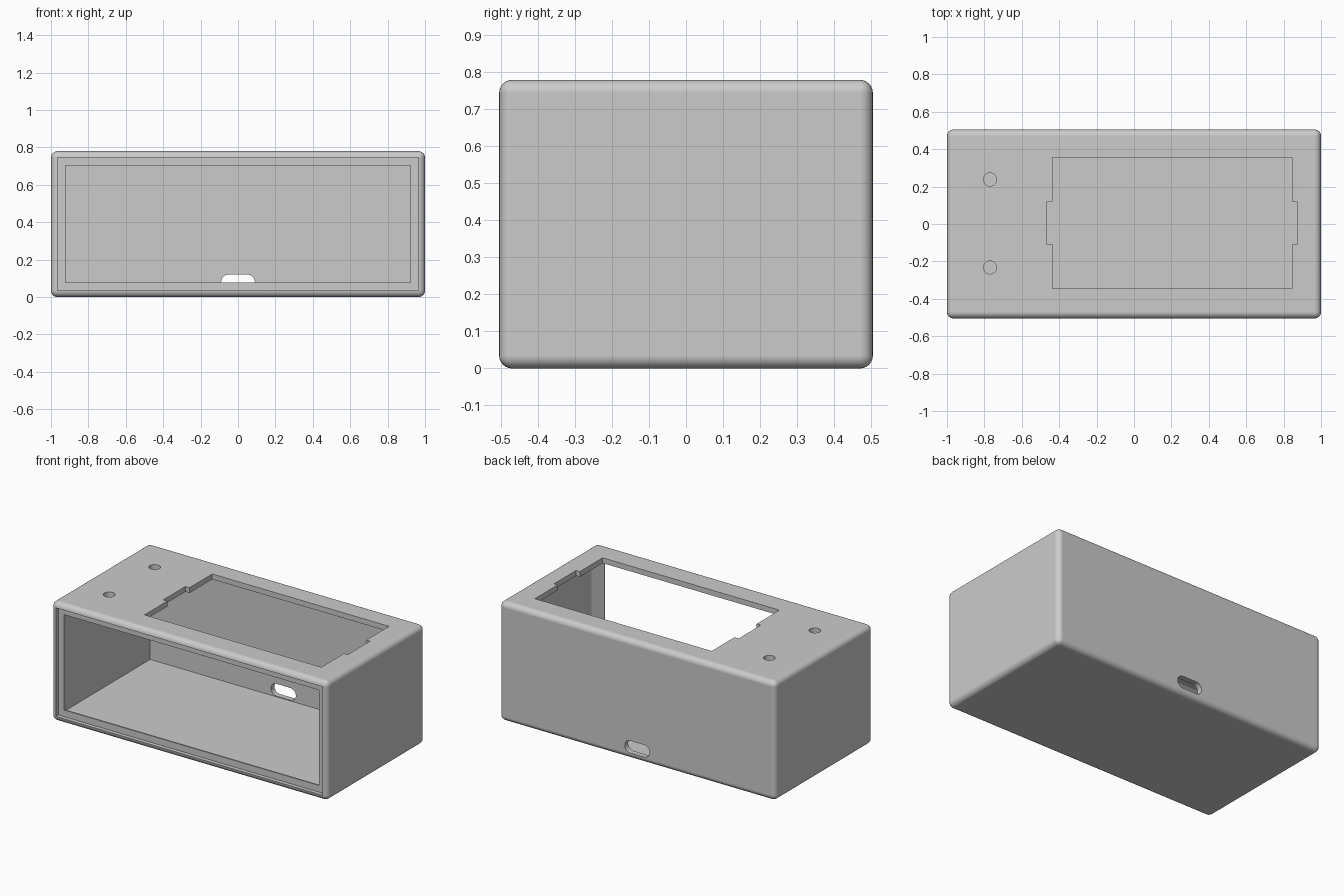
import bpy, bmesh, math

if "Cube" in bpy.data.objects:
    bpy.data.objects.remove(bpy.data.objects["Cube"])

W, D, H = 2.0, 1.01, 0.78      # outer size
WALL = 0.035


def make_object(name, bm):
    bmesh.ops.recalc_face_normals(bm, faces=bm.faces)
    mesh = bpy.data.meshes.new(name)
    bm.to_mesh(mesh)
    bm.free()
    obj = bpy.data.objects.new(name, mesh)
    bpy.context.collection.objects.link(obj)
    return obj


def loft(name, rings):
    """Closed solid through rings with equal point counts."""
    bm = bmesh.new()
    loops = [[bm.verts.new(p) for p in ring] for ring in rings]
    n = len(loops[0])
    for a, b in zip(loops, loops[1:]):
        for i in range(n):
            j = (i + 1) % n
            bm.faces.new((a[i], a[j], b[j], b[i]))
    bm.faces.new(loops[0])
    bm.faces.new(loops[-1])
    return make_object(name, bm)


def cut(target, cutter):
    mod = target.modifiers.new("cut", "BOOLEAN")
    mod.operation = "DIFFERENCE"
    mod.solver = "EXACT"
    mod.object = cutter
    bpy.context.view_layer.objects.active = target
    bpy.ops.object.modifier_apply(modifier=mod.name)
    bpy.data.objects.remove(cutter)


# Rounded outer block
bm = bmesh.new()
bmesh.ops.create_cube(bm, size=1)
for v in bm.verts:
    v.co = (v.co.x * W, v.co.y * D, (v.co.z + 0.5) * H)
bmesh.ops.bevel(bm, geom=bm.edges[:], offset=0.035, segments=6,
                profile=0.5, affect="EDGES")
case = make_object("enclosure_case", bm)


# Cavity: front panel recess, retaining lip with sloped back, then the room
def section(y, inset):
    x, lo, hi = W / 2 - inset, inset, H - inset
    return [(-x, y, lo), (x, y, lo), (x, y, hi), (-x, y, hi)]


LIP = 0.078
cut(case, loft("cavity_cutter", [
    section(-0.7, WALL), section(-0.48, WALL), section(-0.48, LIP),
    section(-0.47, LIP), section(-0.40, WALL), section(D / 2 - WALL, WALL)]))

# Display window in the top, with a notch at each short end
outline = [(-0.435, -0.345), (0.845, -0.345), (0.845, -0.11), (0.872, -0.11),
           (0.872, 0.12), (0.845, 0.12), (0.845, 0.355), (-0.435, 0.355),
           (-0.435, 0.12), (-0.465, 0.12), (-0.465, -0.11), (-0.435, -0.11)]
cut(case, loft("window_cutter",
               [[(x, y, z) for x, y in outline] for z in (0.6, 0.9)]))

# Two round button holes
turns = [math.tau * i / 32 for i in range(32)]
for cy in (-0.232, 0.238):
    cut(case, loft("button_cutter", [
        [(-0.77 + 0.035 * math.cos(t), cy + 0.035 * math.sin(t), z)
         for t in turns] for z in (0.6, 0.9)]))

# Cable slot through the back wall
slot = []
for side in (1, -1):
    for i in range(13):
        t = side * math.pi / 2 * -1 + math.pi * i / 12
        slot.append((side * 0.05 + 0.04 * math.cos(t), 0.08 + 0.04 * math.sin(t)))
cut(case, loft("slot_cutter",
               [[(x, y, z) for x, z in slot] for y in (0.4, 0.6)]))

# Plastic
grey = bpy.data.materials.new("light grey plastic")
grey.use_nodes = True
colour = (0.6, 0.6, 0.6, 1)
grey.diffuse_color = colour
grey.node_tree.nodes["Principled BSDF"].inputs["Base Color"].default_value = colour
case.data.materials.clear()
case.data.materials.append(grey)

# Smooth rounded edges, crisp cut edges
bpy.ops.object.select_all(action="DESELECT")
case.select_set(True)
bpy.context.view_layer.objects.active = case
bpy.ops.object.shade_smooth_by_angle(angle=math.radians(25))
weighted = case.modifiers.new("flat_face_normals", "WEIGHTED_NORMAL")
weighted.keep_sharp = True
